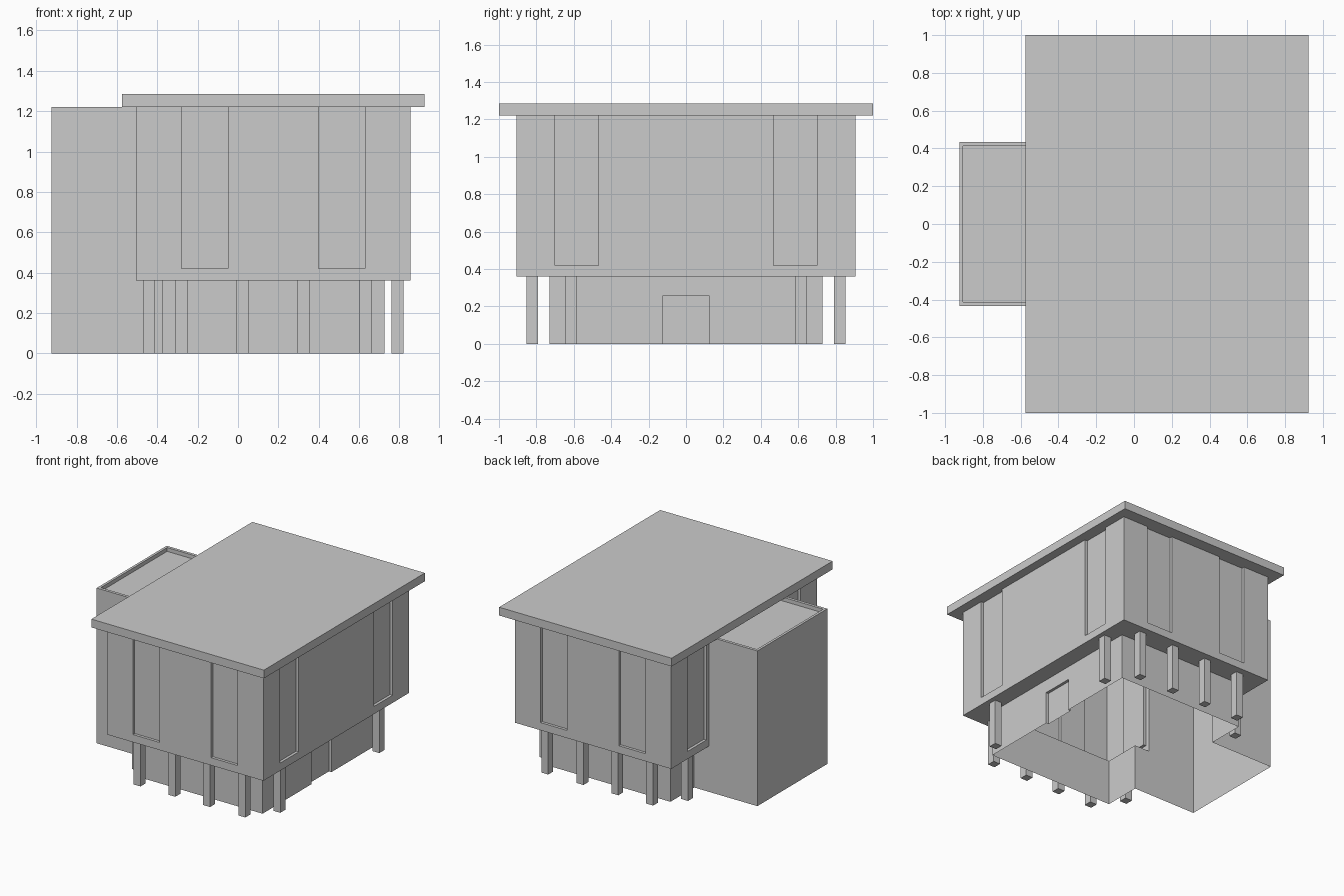
import bpy, bmesh
from mathutils import Vector

if "Cube" in bpy.data.objects:
    bpy.data.objects.remove(bpy.data.objects["Cube"])


def box(name, x0, x1, y0, y1, z0, z1):
    """Axis-aligned box given by its limits."""
    bm = bmesh.new()
    bmesh.ops.create_cube(bm, size=1)
    for v in bm.verts:
        v.co = Vector(((x0 + x1) / 2 + v.co.x * (x1 - x0),
                       (y0 + y1) / 2 + v.co.y * (y1 - y0),
                       (z0 + z1) / 2 + v.co.z * (z1 - z0)))
    me = bpy.data.meshes.new(name)
    bm.to_mesh(me)
    bm.free()
    ob = bpy.data.objects.new(name, me)
    bpy.context.collection.objects.link(ob)
    return ob


def boolean(target, tool, op):
    """Apply a boolean and discard the tool."""
    mod = target.modifiers.new("bool", 'BOOLEAN')
    mod.operation, mod.solver, mod.object = op, 'EXACT', tool
    dg = bpy.context.evaluated_depsgraph_get()
    dg.update()
    me = bpy.data.meshes.new_from_object(target.evaluated_get(dg))
    target.modifiers.clear()
    target.data = me
    bpy.data.objects.remove(tool)


L, R, W = -0.505, 0.855, 0.905      # upper storey limits
TOP, FLOOR, D = 1.22, 0.36, 0.022   # wall top, overhang height, recess depth

# Continuous shell: upper storey, ground floor and side tower
house = box("house_walls", L, R, -W, W, FLOOR, TOP)
boolean(house, box("ground", -0.376, 0.725, -0.73, 0.73, 0, 0.6), 'UNION')
boolean(house, box("tower", -0.925, -0.3, -0.435, 0.435, 0, TOP), 'UNION')

# Sunken tower roof and door recess
boolean(house, box("cut", -0.905, L, -0.412, 0.412, TOP - 0.03, TOP + 0.1), 'DIFFERENCE')
boolean(house, box("cut", 0.725 - D, 0.8, -0.125, 0.125, -0.1, 0.255), 'DIFFERENCE')

# Tall window recesses, two on every side
for s in (-1, 1):
    y0, y1 = sorted((s * (W - D), s * (W + 0.1)))
    for x in (-0.28, 0.40):
        boolean(house, box("cut", x, x + 0.23, y0, y1, 0.42, TOP + 0.1), 'DIFFERENCE')
    y0, y1 = sorted((s * 0.467, s * 0.70))
    for x0, x1 in ((L - 0.1, L + D), (R - D, R + 0.1)):
        boolean(house, box("cut", x0, x1, y0, y1, 0.42, TOP + 0.1), 'DIFFERENCE')

# The shell is open underneath
bm = bmesh.new()
bm.from_mesh(house.data)
bmesh.ops.delete(bm, geom=[f for f in bm.faces if all(v.co.z < 1e-4 for v in f.verts)],
                 context='FACES')
bm.to_mesh(house.data)
bm.free()

# Flat overhanging roof
box("roof_slab", -0.575, 0.925, -1, 1, TOP, 1.285)

# Pillars under the overhang
spots = [(x, 0.822) for x in (-0.281, 0.022, 0.324, 0.631)] + [(-0.44, 0.615), (0.79, 0.615)]
for x, y in spots:
    for s in (-1, 1):
        box("pillar", x - 0.03, x + 0.03, s * y - 0.031, s * y + 0.031, 0, FLOOR)
